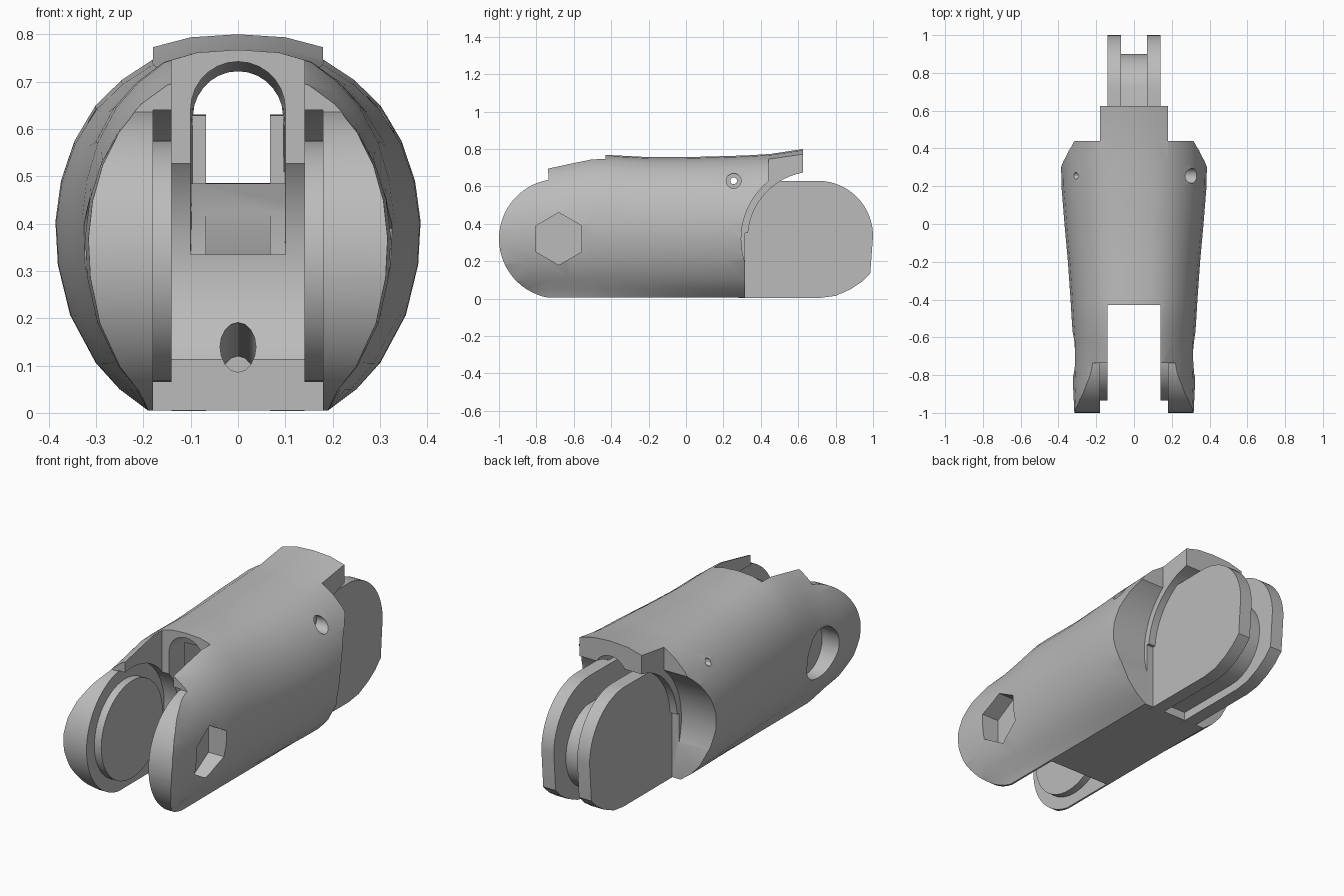
import bpy, bmesh, math
from math import sin, cos, pi

if "Cube" in bpy.data.objects:
    bpy.data.objects.remove(bpy.data.objects["Cube"])

grey = bpy.data.materials.new("plain grey")
grey.use_nodes = True
grey.diffuse_color = (0.5, 0.5, 0.5, 1)
grey.node_tree.nodes["Principled BSDF"].inputs["Base Color"].default_value = (0.5, 0.5, 0.5, 1)


def loft(name, rings):
    """Closed solid through rings of equal length."""
    bm = bmesh.new()
    rows = [[bm.verts.new(p) for p in ring] for ring in rings]
    n = len(rows[0])
    for a, b in zip(rows, rows[1:]):
        for i in range(n):
            bm.faces.new((a[i], a[(i + 1) % n], b[(i + 1) % n], b[i]))
    bm.faces.new(rows[0])
    bm.faces.new(rows[-1])
    bmesh.ops.recalc_face_normals(bm, faces=bm.faces)
    mesh = bpy.data.meshes.new(name)
    bm.to_mesh(mesh)
    bm.free()
    mesh.materials.append(grey)
    ob = bpy.data.objects.new(name, mesh)
    bpy.context.collection.objects.link(ob)
    return ob


def prism(name, x0, x1, outline):
    return loft(name, [[(x, y, z) for y, z in outline] for x in (x0, x1)])


def box(name, x0, x1, y0, y1, z0, z1):
    return prism(name, x0, x1, [(y0, z0), (y1, z0), (y1, z1), (y0, z1)])


def arc(cy, cz, r, start, end, n):
    return [(cy + r * cos(math.radians(start + (end - start) * i / n)),
             cz + r * sin(math.radians(start + (end - start) * i / n))) for i in range(n + 1)]


def disc(name, x0, x1, cy, cz, r, n=48, turn=0):
    return prism(name, x0, x1, arc(cy, cz, r, turn, turn + 360, n)[:-1])


def combine(target, tool, operation):
    mod = target.modifiers.new(operation, "BOOLEAN")
    mod.operation, mod.object, mod.solver = operation, tool, "EXACT"
    bpy.context.view_layer.objects.active = target
    bpy.ops.object.modifier_apply(modifier=mod.name)
    bpy.data.objects.remove(tool)


# Sleeve: one rounded section swept along y (y, half width, height scale)
half = [(0, .758), (.1, .752), (.18, .732), (.245, .69), (.3, .637), (.345, .565), (.373, .485),
        (.385, .4), (.38, .31), (.354, .205), (.3, .105), (.25, .05), (.19, .005)]
section = half + [(-x, z) for x, z in reversed(half[1:])]
stations = [(-1.02, .315, .92), (-.85, .323, .93), (-.74, .32, .945), (-.62, .322, .98),
            (-.5, .33, 1.012), (-.4, .336, 1.012), (-.2, .35, .998), (0, .368, .998),
            (.2, .384, 1.005), (.32, .386, 1.01), (.45, .386, 1.02), (.625, .386, 1.055)]


def ring(y, width, height):
    # the flat underside keeps its width while the sides taper
    points = []
    for x, z in section:
        s = 1 if z < .01 else width / .385
        points.append((x * s, y, z * height))
    return points


body = loft("finger_body", [ring(*s) for s in stations])

# Rounded fork ends with a step up to the sleeve
fy, fz = -.68, .32
combine(body, prism("fork_outline", -1, 1, arc(fy, fz, .32, 270, 100, 32)
                    + [(-.745, 1), (1, 1), (1, 0)]), "INTERSECT")

# Fork slot, hinge clearance and the open underside
combine(body, box("slot", -.14, .14, -2, -.43, -1, 2), "DIFFERENCE")
combine(body, disc("hinge_space", -.18, .18, fy, fz, .325), "DIFFERENCE")
combine(body, box("under_slot", -.18, .18, -2, -.43, -1, .3), "DIFFERENCE")

# Rear clearance: wide outside, closer under the overhanging top lip
ry, rz = .69, .32
combine(body, disc("lip_space", -1, 1, ry, rz, .36, 64), "DIFFERENCE")
combine(body, box("rear_lower_space", -1, 1, .315, 2, -1, .35), "DIFFERENCE")
for side in (-1, 1):
    outer = sorted((side * .18, side))
    combine(body, disc("shoulder_space", *outer, ry, rz, .395, 64), "DIFFERENCE")
    combine(body, box("lip_side", *outer, .44, 2, .4, 2), "DIFFERENCE")

# Arched cord tunnel, a little lower at the rear
tunnel = []
for y, top, r in ((-.8, .645, .1), (-.3, .641, .1), (.8, .625, .093)):
    arch = [(-.1, .335)] + arc(0, top, r, 180, 0, 14) + [(.1, .335)]
    tunnel.append([(x, y, z) for x, z in arch])
combine(body, loft("tunnel", tunnel), "DIFFERENCE")

# Sloping lower cord hole
oval = [(.038 * cos(2 * pi * i / 16), .055 * sin(2 * pi * i / 16)) for i in range(16)]
combine(body, loft("cord_hole", [[(x, y, z0 + z) for x, z in oval]
                                 for y, z0 in ((-.7, .17), (.28, .065))]), "DIFFERENCE")

# Rear tongue: two cheeks with a narrower pulley between
cheek = [(.28, .004), (.72, .004), (.8, .015), (.88, .05), (.94, .09), (.985, .135)] \
    + arc(.705, .335, .295, 0, 90, 14) + [(.44, .628), (.28, .628)]
core = [(.31, .05), (.66, .05)] + arc(.68, .27, .22, -90, 78, 16) + [(.26, .485), (.31, .335)]
for side in (-1, 1):
    combine(body, prism("cheek", *sorted((side * .068, side * .14)), cheek), "UNION")
combine(body, prism("pulley", -.105, .105, core), "UNION")

# Hinge bosses inside the fork
for side in (-1, 1):
    combine(body, disc("boss", *sorted((side * .14, side * .2)), fy, fz, .255), "UNION")

# Hexagonal pocket on one side, round pocket on the other
combine(body, disc("hex_pocket", .22, 1, fy, fz, .14, 6, 30), "DIFFERENCE")
combine(body, disc("round_pocket", -1, -.22, fy, fz, .135, 32), "DIFFERENCE")

# Cross pin hole with a counterbore
combine(body, disc("pin_hole", -1, 1, .255, .63, .018, 12), "DIFFERENCE")
combine(body, disc("counterbore", .25, 1, .255, .63, .04, 16), "DIFFERENCE")

bpy.ops.object.select_all(action="DESELECT")
body.select_set(True)
bpy.context.view_layer.objects.active = body
bpy.ops.object.shade_smooth_by_angle(angle=math.radians(30))
